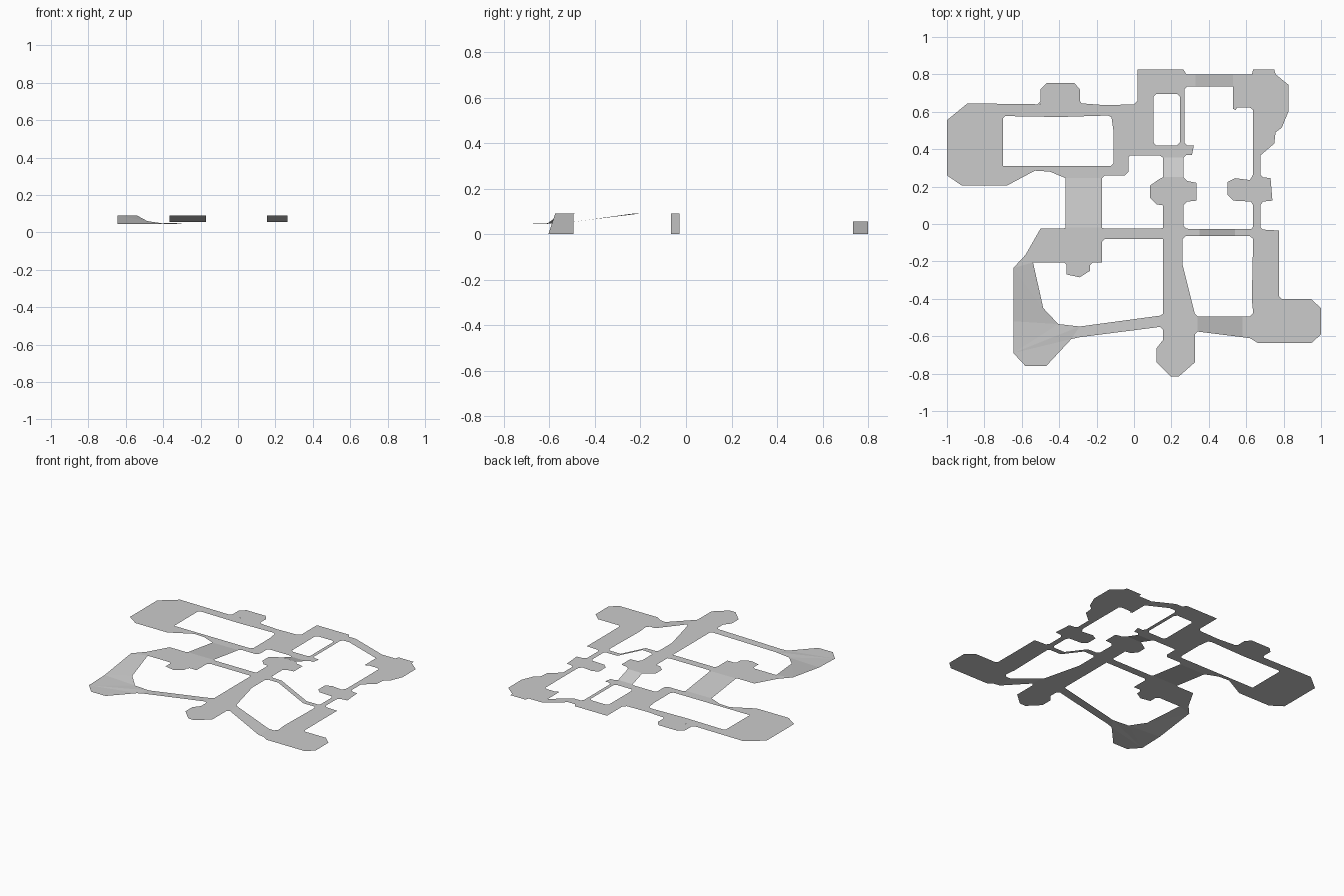
import bpy
from mathutils import Vector
from mathutils.geometry import tessellate_polygon

WEST, HIGH, SW, EAST = 0.055, 0.09, 0.045, 0.0   # floor levels


def floor(name, z, outline, holes=()):
    """Thin floor sheet; points are (x, y) at level z or (x, y, z)."""
    loops = [[Vector((p[0], p[1], p[2] if len(p) > 2 else z)) for p in lp]
             for lp in [outline, *holes]]
    verts = [v for lp in loops for v in lp]
    tris = tessellate_polygon([[Vector((v.x, v.y, 0)) for v in lp] for lp in loops])
    faces = []
    for a, b, c in tris:
        n = (verts[b] - verts[a]).cross(verts[c] - verts[a])
        if abs(n.z) > 1e-9:
            faces.append((a, b, c) if n.z > 0 else (a, c, b))
    me = bpy.data.meshes.new(name)
    me.from_pydata(verts, [], faces)
    me.update()
    ob = bpy.data.objects.new(name, me)
    bpy.context.collection.objects.link(ob)
    return ob


def cut_box(x0, x1, y0, y1, c=0.015):
    """Rectangle with clipped corners."""
    return [(x0 + c, y0), (x1 - c, y0), (x1, y0 + c), (x1, y1 - c),
            (x1 - c, y1), (x0 + c, y1), (x0, y1 - c), (x0, y0 + c)]


def ramp_x(name, x0, x1, z0, z1, ys0, ys1):
    """Sloped strip running along x; ys0 / ys1 are (low y, high y) at each end."""
    floor(name, 0, [(x0, ys0[0], z0), (x1, ys1[0], z1), (x1, ys1[1], z1), (x0, ys0[1], z0)])


def ramp_y(name, x0, x1, y0, y1, z0, z1):
    """Sloped strip running along y."""
    floor(name, 0, [(x0, y0, z0), (x1, y0, z0), (x1, y1, z1), (x0, y1, z1)])


# north-west room and passages around its block
floor("west_room", WEST, [
    (-1, .26), (-.92, .205), (-.68, .205), (-.53, .285), (-.45, .28), (-.365, .245),
    (-.17, .245), (-.155, .26), (-.05, .26), (-.03, .28), (-.03, .355), (-.02, .365),
    (0, .365), (0, .64), (-.15, .635), (-.28, .645), (-.51, .64), (-.89, .645), (-1, .555)],
    [[(-.7, .31), (-.125, .31), (-.11, .325), (-.11, .5), (-.12, .57), (-.14, .58),
      (-.4, .572), (-.69, .577), (-.7, .565)]])
floor("west_alcove", WEST, [
    (-.515, .64), (-.28, .645), (-.29, .66), (-.29, .72), (-.32, .755), (-.465, .755),
    (-.5, .72), (-.5, .655)])

# north hall with a small block cut out
floor("north_hall", WEST, [
    (0, .365), (.14, .365), (.155, .355), (.265, .355), (.28, .37), (.31, .37), (.32, .42),
    (.285, .42), (.27, .435), (.27, .72), (.285, .735), (.33, .735), (.33, .80), (.28, .80),
    (.265, .825), (.02, .825), (.02, .66), (0, .64)],
    [cut_box(.105, .245, .42, .695)])

# ramps from the north level up to the middle level
ramp_y("west_ramp", -.365, -.17, -.02, .245, HIGH, WEST)
ramp_y("centre_ramp", .155, .265, .25, .355, HIGH, WEST)

# centre room
floor("centre_room", HIGH, [
    (.155, .1), (.265, .1), (.285, .12), (.335, .125), (.335, .22), (.285, .23), (.265, .25),
    (.155, .25), (.135, .24), (.085, .205), (.085, .14), (.12, .105)])

# middle level plaza and cross corridor
floor("plaza", HIGH, [
    (-.645, -.235), (-.54, -.205), (-.375, -.205), (-.36, -.22), (-.36, -.27), (-.29, -.285),
    (-.235, -.25), (-.235, -.22), (-.22, -.205), (-.17, -.205), (-.17, -.095), (-.155, -.08),
    (.14, -.08), (.155, -.08), (.155, -.02), (.14, -.025), (-.155, -.025), (-.17, -.02),
    (-.365, -.02), (-.38, -.025), (-.5, -.025), (-.58, -.165)])

# north-south spine with the south room
floor("spine", HIGH, [
    (.155, .1), (.155, -.48), (.14, -.49), (.14, -.55), (.155, -.565), (.155, -.62),
    (.12, -.665), (.12, -.74), (.195, -.815), (.24, -.815), (.325, -.74), (.325, -.59),
    (.34, -.575), (.34, -.495), (.325, -.48), (.26, -.22), (.26, -.08), (.275, -.065),
    (.35, -.065), (.35, -.028), (.28, -.025), (.265, -.01), (.265, .1)])

# south-west ramp, room and rising path
floor("southwest_ramp", SW, [
    (-.645, -.235, HIGH), (-.645, -.52, .05), (-.405, -.535, .048), (-.485, -.45, .06),
    (-.54, -.205, HIGH)])
floor("southwest_room", SW, [
    (-.645, -.52, .05), (-.645, -.69), (-.58, -.76), (-.47, -.76), (-.335, -.615),
    (-.29, -.605, .05), (-.29, -.548, .05), (-.405, -.535, .048)])
ramp_x("south_path", -.29, .14, .05, HIGH, (-.605, -.548), (-.55, -.49))

# ramps down to the east level
ramp_x("north_east_ramp", .33, .53, WEST, EAST, (.735, .80), (.735, .80))
ramp_x("middle_east_ramp", .35, .54, HIGH, EAST, (-.065, -.028), (-.065, -.028))
ramp_x("south_east_ramp", .34, .58, HIGH, EAST, (-.575, -.495), (-.605, -.495))

# east level: north-east room, east passage, small east room, south-east room
floor("northeast_room", EAST, [
    (.53, .735), (.53, .615), (.545, .61), (.55, .622), (.62, .622), (.637, .61), (.637, .4),
    (.68, .37), (.75, .43), (.757, .49), (.79, .515), (.825, .60), (.825, .745), (.757, .80),
    (.75, .825), (.637, .825), (.63, .80), (.53, .80)])
floor("east_passage", EAST, [
    (.637, .4), (.637, .26), (.637, .245), (.675, .245), (.675, .37), (.68, .37)])
floor("east_room", EAST, [
    (.5, .155), (.53, .125), (.625, .12), (.637, .1), (.637, -.015), (.625, -.028),
    (.54, -.028), (.54, -.065), (.775, -.065), (.775, -.035), (.69, -.03), (.675, -.015),
    (.675, .1), (.69, .12), (.74, .125), (.73, .245), (.69, .25), (.675, .265),
    (.637, .265), (.62, .235), (.54, .245), (.5, .225)])
floor("southeast_room", EAST, [
    (.62, -.065), (.637, -.08), (.63, -.4), (.637, -.475), (.62, -.495), (.58, -.495),
    (.58, -.605), (.62, -.61), (.66, -.635), (.95, -.635), (1, -.59), (1, -.45), (.945, -.4),
    (.79, -.4), (.775, -.385), (.775, -.065)])
